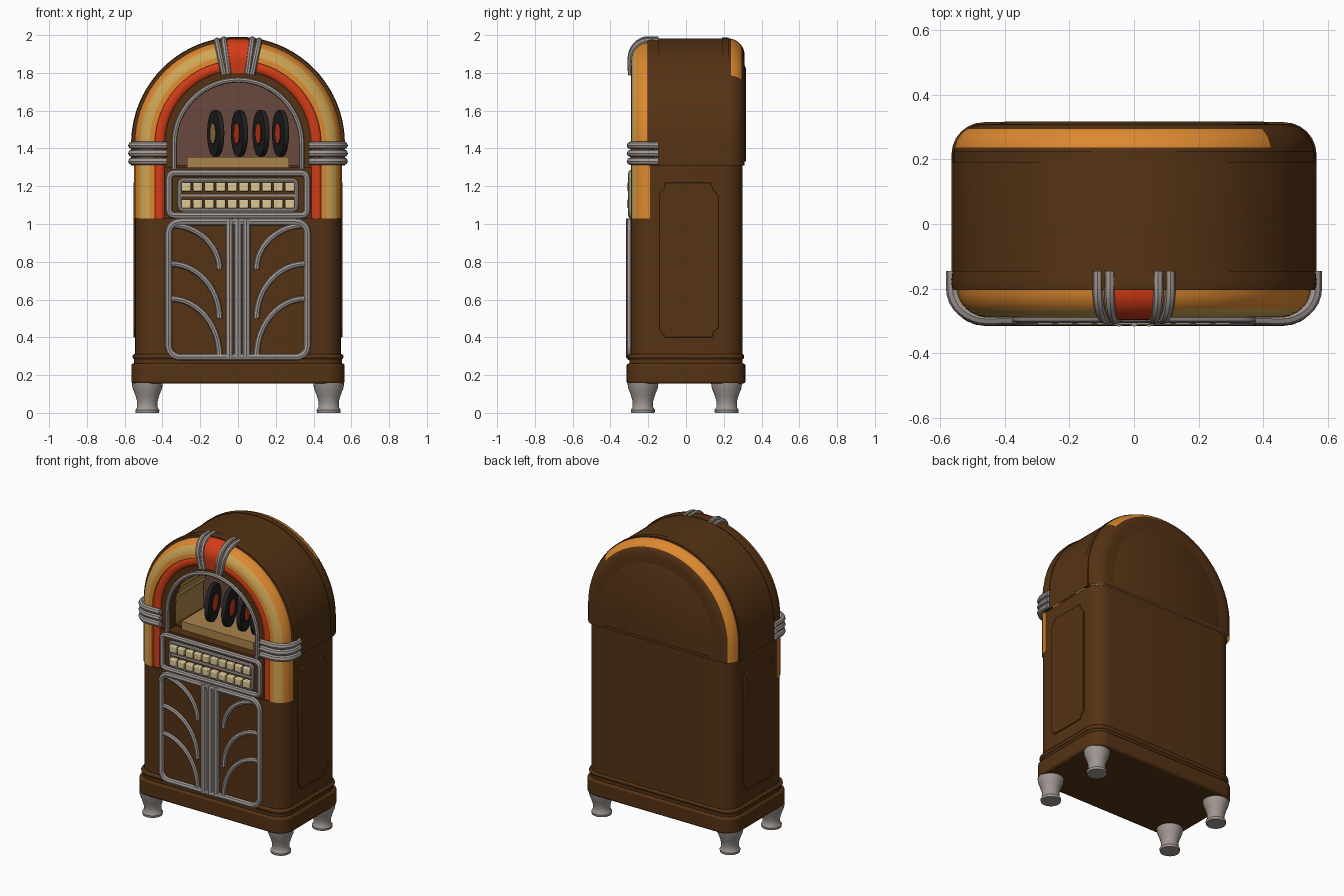
import bpy, bmesh
from math import sin, cos, pi, radians
from mathutils import Matrix, Vector

cube = bpy.data.objects.get("Cube")
if cube:
    bpy.data.objects.remove(cube, do_unlink=True)


def material(name, r, g, b):
    m = bpy.data.materials.new(name)
    m.use_nodes = True
    m.diffuse_color = (r, g, b, 1)
    m.node_tree.nodes["Principled BSDF"].inputs["Base Color"].default_value = (r, g, b, 1)
    return m


brown = material("walnut brown", .09, .032, .007)
orange = material("amber orange", .72, .25, .03)
yellow = material("pale yellow", .62, .38, .09)
red = material("glowing red", .66, .045, .008)
grey = material("chrome grey", .35, .31, .29)
black = material("record black", .016, .015, .015)
tan = material("interior tan", .40, .23, .075)
cream = material("button cream", .72, .58, .31)
mauve = material("interior mauve", .14, .065, .045)

CZ = 1.425          # height of the arch centre
made = []


def finish(name, bm, mats, bevel=0):
    bmesh.ops.remove_doubles(bm, verts=bm.verts, dist=.0001)
    bmesh.ops.recalc_face_normals(bm, faces=bm.faces)
    me = bpy.data.meshes.new(name)
    bm.to_mesh(me)
    bm.free()
    for m in mats:
        me.materials.append(m)
    ob = bpy.data.objects.new(name, me)
    bpy.context.collection.objects.link(ob)
    if bevel:
        mod = ob.modifiers.new("soft edge", 'BEVEL')
        mod.width, mod.segments = bevel, 2
        mod.limit_method, mod.angle_limit = 'ANGLE', radians(50)
    made.append(ob)
    return ob


def prism(name, pts, d0, d1, axis, mat, bevel=0):
    """Extrude a 2D outline along an axis."""
    to3d = {'x': lambda u, v, d: (d, u, v), 'y': lambda u, v, d: (u, d, v),
            'z': lambda u, v, d: (u, v, d)}[axis]
    bm = bmesh.new()
    rings = [[bm.verts.new(to3d(u, v, d)) for u, v in pts] for d in (d0, d1)]
    for r in rings:
        bm.faces.new(r)
    for i in range(len(pts)):
        j = (i + 1) % len(pts)
        bm.faces.new((rings[0][i], rings[0][j], rings[1][j], rings[1][i]))
    return finish(name, bm, [mat], bevel)


def round_rect(hx, v0, v1, r0, r1, n=6):
    """Rounded rectangle with separate radii on its low and high sides."""
    pts = []
    for sx, v, sv, r, a0 in ((1, v0, 1, r0, -90), (1, v1, -1, r1, 0),
                             (-1, v1, -1, r1, 90), (-1, v0, 1, r0, 180)):
        for k in range(n + 1) if r else [0]:
            a = radians(a0 + 90 * k / n)
            pts.append((sx * (hx - r) + r * cos(a), v + sv * r + r * sin(a)) if r else (sx * hx, v))
    return pts


def rect(x0, x1, z0, z1):
    return [(x0, z0), (x1, z0), (x1, z1), (x0, z1)]


def place(r, y, station):
    a, dz = station
    return Vector((r * cos(a), y, CZ + r * sin(a) + dz))


def arch(zb, n=40):
    """Stations up one straight side, over the arch and down the other."""
    return [(0, zb - CZ)] + [(pi * k / n, 0) for k in range(n + 1)] + [(pi, zb - CZ)]


def sweep(name, profile, stations, mats, rule=None, closed=True):
    """Sweep a (radius, depth) profile along the arch; rule picks face materials."""
    bm = bmesh.new()
    rings = [[bm.verts.new(place(r, y, s)) for r, y in profile] for s in stations]
    n = len(profile)
    for j in range(len(rings) - 1):
        for i in range(n if closed else n - 1):
            k = (i + 1) % n
            f = bm.faces.new((rings[j][i], rings[j][k], rings[j + 1][k], rings[j + 1][i]))
            f.material_index = rule(i, stations[j][0]) if rule else 0
    if closed:
        bm.faces.new(rings[0])
        bm.faces.new(rings[-1])
    return finish(name, bm, mats)


def quarter(cr, cy, rr, ry, n=8):
    return [(cr + rr * cos(pi / 2 * k / n), cy + ry * sin(pi / 2 * k / n)) for k in range(n + 1)]


def rod(name, pts, radius, mat, cyclic=False):
    cu = bpy.data.curves.new(name, 'CURVE')
    cu.dimensions = '3D'
    cu.bevel_depth, cu.bevel_resolution, cu.use_fill_caps = radius, 2, True
    sp = cu.splines.new('POLY')
    sp.points.add(len(pts) - 1)
    for p, q in zip(sp.points, pts):
        p.co = (*q, 1)
    sp.use_cyclic_u = cyclic
    tmp = bpy.data.objects.new(name, cu)
    bm = bmesh.new()
    me = bpy.data.meshes.new_from_object(tmp)
    bm.from_mesh(me)
    bpy.data.objects.remove(tmp)
    bpy.data.curves.remove(cu)
    bpy.data.meshes.remove(me)
    for f in bm.faces:
        f.material_index = 0
    return finish(name, bm, [mat])


def lathe(name, profile, matrix, mats, seg_mats=None, n=28):
    bm = bmesh.new()
    rings = [[bm.verts.new(matrix @ Vector((r * cos(2 * pi * k / n), r * sin(2 * pi * k / n), z)))
              for k in range(n)] for r, z in profile]
    for j in range(len(rings) - 1):
        for i in range(n):
            k = (i + 1) % n
            f = bm.faces.new((rings[j][i], rings[j][k], rings[j + 1][k], rings[j + 1][i]))
            f.material_index = seg_mats[j] if seg_mats else 0
    bmesh.ops.dissolve_degenerate(bm, dist=.0001, edges=bm.edges)
    return finish(name, bm, mats)


# Base plinth and lower cabinet
prism("base_plinth", round_rect(.565, -.315, .315, .1, .1), .155, .262, 'z', brown, .012)
prism("base_groove", round_rect(.55, -.30, .30, .1, .1), .26, .286, 'z', brown)
prism("base_moulding", round_rect(.558, -.307, .308, .1, .1), .284, .312, 'z', brown, .01)
prism("lower_cabinet", round_rect(.545, -.29, .30, .1, .1), .3, 1.03, 'z', brown)
prism("middle_cabinet", round_rect(.545, -.2, .30, 0, .1), 1.03, 1.312, 'z', brown)
prism("selector_backing", rect(-.39, .39, 1.03, 1.30), -.28, -.19, 'y', brown)

# Arched upper cabinet with display cavity; an amber strip runs on the rear edge
shell = [(0, .1), (.33, .1), (.33, -.2), (.558, -.2)] + quarter(.47, .22, .088, .09) + [(0, .31)]


def shell_rule(i, a):
    if i < 2:
        return (2, 3)[i]
    return 1 if 5 <= i <= 8 and a > radians(39) else 0


sweep("upper_cabinet", shell, arch(1.31), [brown, orange, mauve, tan], shell_rule, closed=False)
sweep("back_panel", [(0, .317), (.40, .317), (.42, .308)], arch(1.33), [brown], closed=False)
sweep("front_rim", [(.53, -.205), (.562, -.205), (.566, -.18), (.562, -.145), (.53, -.145)],
      arch(1.31), [brown])
sweep("rear_band", [(.54, .19), (.562, .19), (.562, .225), (.54, .225)], arch(1.31), [brown])

# Light tubes around the arch
tube = [(.44, -.19), (.55, -.19)] + quarter(.45, -.2, .097, -.09) + [(.44, -.29)]
sweep("amber_tube", tube, arch(1.03), [orange, yellow], lambda i, a: 1 if 6 <= i <= 8 else 0)
red_tube = [(.385, -.2)] + [(.415 - .03 * cos(pi * k / 8), -.262 - .022 * sin(pi * k / 8))
                            for k in range(9)] + [(.445, -.2)]
sweep("red_tube", red_tube, arch(1.03), [red])
sweep("window_surround", [(.33, -.19), (.33, -.27), (.39, -.27), (.39, -.19)], arch(1.29), [brown])
rod("window_trim", [place(.337, -.275, s) for s in arch(1.29)], .014, grey)

# Keystone and clamps
key = [(.37, -.19), (.37, -.285), (.45, -.297)] + quarter(.45, -.2, .106, -.097)[::-1][1:]
sweep("red_keystone", key, [(radians(82 + 2 * k), 0) for k in range(9)], [red])
clamp = [(.372, -.292)] + quarter(.45, -.2, .108, -.094)[::-1] + [(.558, -.145)]
for deg in (78.4, 82.2, 97.8, 101.6):
    rod("top_clamp", [place(r, y, (radians(deg), 0)) for r, y in clamp], .016, grey)
for a in (0, pi):
    for z in (1.332, 1.374, 1.416):
        rod("side_clamp", [place(r + .004, y, (a, z - CZ)) for r, y in clamp], .02, grey)

# Display interior
prism("display_floor", rect(-.27, .27, 1.30, 1.355), -.22, .09, 'y', tan)
for k in range(11):
    s = (radians(15 + 15 * k), 0)
    rod("interior_rib", [place(.327, -.2, s), place(.327, .09, s)], .009, yellow)

# Records with a label on each side
disc = [(0, .017), (.055, .017), (.06, .013), (.122, .013), (.125, 0),
        (.122, -.013), (.06, -.013), (.055, -.017), (0, -.017)]
turn = Vector((-.96, -.27, 0)).to_track_quat('Z', 'Y').to_matrix().to_4x4()
for x, label in ((-.118, tan), (.008, red), (.122, red), (.225, red)):
    lathe("record", disc, Matrix.Translation((x, -.1, 1.48)) @ turn, [black, label, red],
          [1, 0, 0, 0, 0, 0, 0, 2])


def frame(name, hx, z0, z1, corner, y, radius):
    rod(name, [(x, y, z) for x, z in round_rect(hx, z0, z1, corner, corner)], radius, grey, True)


# Selector panel with two rows of buttons
frame("selector_frame", .365, 1.045, 1.27, .03, -.288, .018)
frame("button_frame", .308, 1.073, 1.232, .02, -.284, .012)
prism("button_divider", rect(-.30, .30, 1.143, 1.16), -.29, -.27, 'y', grey)
for z in (1.107, 1.197):
    for k in range(10):
        x = -.2745 + .061 * k
        prism("button", rect(x - .025, x + .025, z - .024, z + .024), -.312, -.275, 'y', cream, .006)

# Lower grille
frame("grille_frame", .367, .295, 1.012, .06, -.295, .019)
for x in (-.046, 0, .046):
    rod("grille_bar", [(x, -.297, .29), (x, -.297, 1.03)], .021, grey)
for side in (-1, 1):
    for top, low in ((.995, .76), (.79, .50), (.605, .30)):
        rod("grille_arc", [(side * (.36 - .262 * sin(t)), -.292, low + (top - low) * cos(t))
                           for t in (pi / 2 * k / 12 for k in range(13))], .016, grey)

# Notched side panels
notched = [(-.14, .44), (-.11, .40), (.14, .40), (.145, .43), (.172, .45), (.172, 1.15),
           (.145, 1.18), (.13, 1.22), (-.11, 1.22), (-.115, 1.19), (-.14, 1.16)]
for side in (-1, 1):
    prism("side_panel", notched, side * .54, side * .554, 'x', brown, .004)

# Turned feet
foot = [(0, 0), (.062, 0), (.064, .015), (.054, .03), (.054, .06), (.064, .095),
        (.078, .13), (.082, .158), (0, .158)]
for x in (-.48, .48):
    for y in (-.228, .215):
        lathe("foot", foot, Matrix.Translation((x, y, 0)), [grey])

# Smooth curved surfaces, keep edges sharp
bpy.ops.object.select_all(action='DESELECT')
for ob in made:
    ob.select_set(True)
bpy.context.view_layer.objects.active = made[0]
bpy.ops.object.shade_smooth_by_angle(angle=radians(35))
